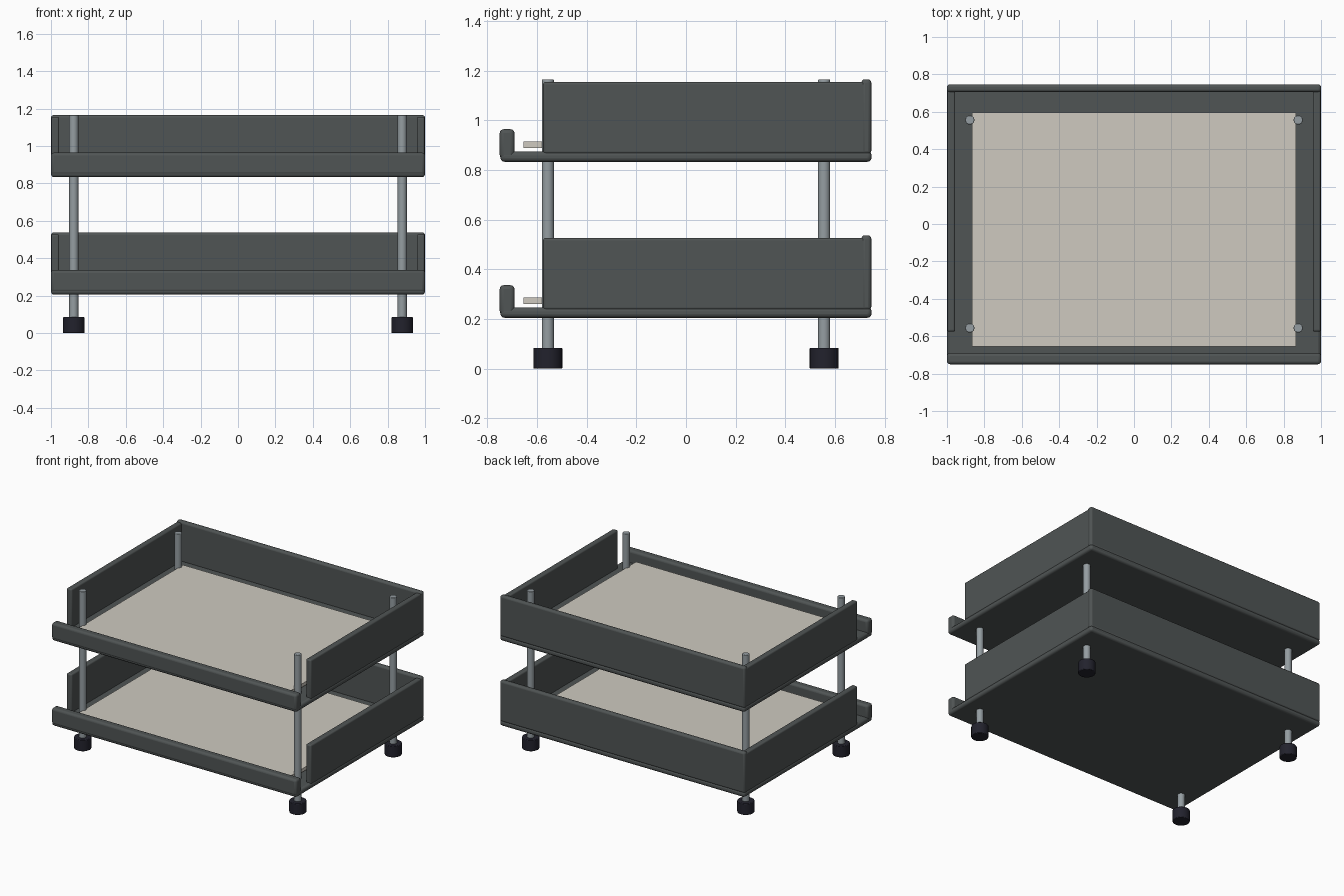
import bpy, math

if "Cube" in bpy.data.objects:
    bpy.data.objects.remove(bpy.data.objects["Cube"])


def material(name, rgb):
    m = bpy.data.materials.new(name)
    m.diffuse_color = (*rgb, 1)
    m.use_nodes = True
    m.node_tree.nodes["Principled BSDF"].inputs["Base Color"].default_value = m.diffuse_color
    return m


TRAY = material("charcoal plastic", (0.08, 0.09, 0.09))
METAL = material("grey metal", (0.30, 0.34, 0.36))
RUBBER = material("black rubber", (0.016, 0.016, 0.026))
PAPER = material("off-white paper", (0.62, 0.59, 0.53))


def finish(o, name, mat, bevel, segments):
    o.name = name
    o.data.materials.append(mat)
    if bevel:
        b = o.modifiers.new("rounding", 'BEVEL')
        b.width, b.segments = bevel, segments
        b.limit_method = 'ANGLE'
        b.angle_limit = math.radians(40)
    bpy.ops.object.shade_smooth_by_angle(angle=math.radians(35))


def box(name, x, y, z, mat, bevel=0.0, segments=3):
    """Box from (min, max) pairs."""
    bpy.ops.mesh.primitive_cube_add(size=1, location=[sum(p) / 2 for p in (x, y, z)])
    o = bpy.context.object
    o.scale = [p[1] - p[0] for p in (x, y, z)]
    bpy.ops.object.transform_apply(location=False, rotation=False, scale=True)
    finish(o, name, mat, bevel, segments)


def cylinder(name, x, y, z0, z1, r, mat, bevel):
    bpy.ops.mesh.primitive_cylinder_add(vertices=24, radius=r, depth=z1 - z0,
                                        location=(x, y, (z0 + z1) / 2))
    finish(bpy.context.object, name, mat, bevel, 2)


# two identical trays, each with a paper sheet
for level, z in (("lower", 0.205), ("upper", 0.833)):
    box(level + "_tray_base", (-1, 1), (-0.747, 0.747), (z, z + 0.042), TRAY, 0.016)
    box(level + "_front_lip", (-1, 1), (-0.75, -0.69), (z + 0.012, z + 0.131), TRAY, 0.016)
    box(level + "_back_wall", (-1, 1), (0.706, 0.746), (z + 0.03, z + 0.332), TRAY, 0.014)
    for side, s in (("left", -1), ("right", 1)):
        xs = sorted((s * 0.998, s * 0.956))
        box(f"{level}_{side}_wall", xs, (-0.575, 0.735), (z + 0.032, z + 0.322), TRAY, 0.01)
    box(level + "_paper", (-0.866, 0.866), (-0.655, 0.595), (z + 0.056, z + 0.081), PAPER)

# corner posts with rubber feet
for fb, y in (("front", -0.556), ("back", 0.556)):
    for side, x in (("left", -0.878), ("right", 0.878)):
        cylinder(f"{fb}_{side}_post", x, y, 0.05, 1.164, 0.0245, METAL, 0.003)
        cylinder(f"{fb}_{side}_foot", x, y, 0, 0.084, 0.058, RUBBER, 0.004)
